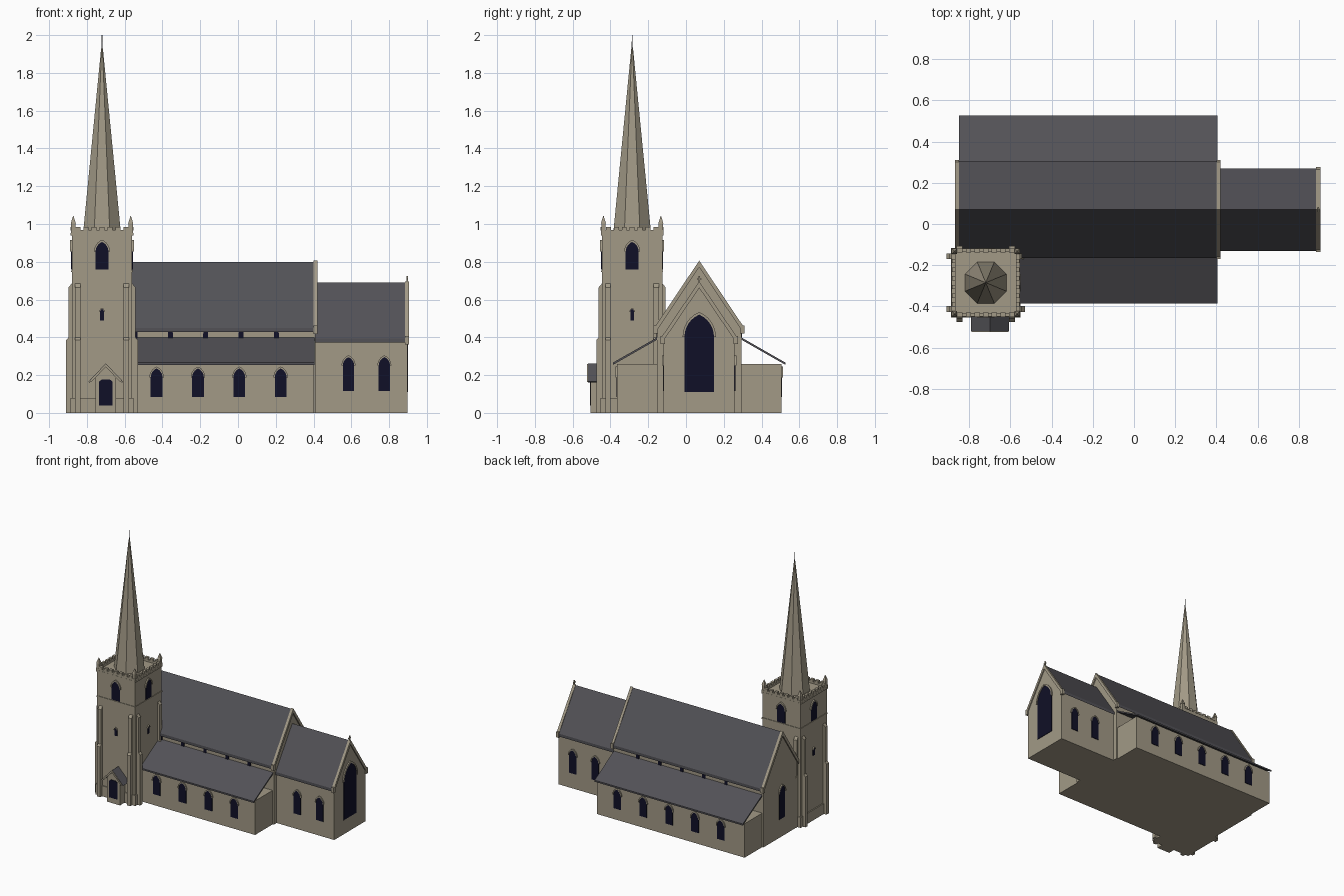
import bpy, bmesh, math
from mathutils import Matrix, Vector

if "Cube" in bpy.data.objects:
    bpy.data.objects.remove(bpy.data.objects["Cube"], do_unlink=True)


def material(name, rgb):
    m = bpy.data.materials.new(name)
    m.use_nodes = True
    m.diffuse_color = (*rgb, 1)
    m.node_tree.nodes["Principled BSDF"].inputs["Base Color"].default_value = (*rgb, 1)
    return m


STONE = material("warm stone", (0.36, 0.32, 0.24))
SLATE = material("dark slate", (0.085, 0.083, 0.094))
GLASS = material("dark glass", (0.005, 0.005, 0.02))


def finish(name, bm, mat, M=Matrix()):
    bmesh.ops.recalc_face_normals(bm, faces=bm.faces)
    mesh = bpy.data.meshes.new(name)
    bm.to_mesh(mesh)
    bm.free()
    mesh.transform(M)
    mesh.materials.append(mat)
    ob = bpy.data.objects.new(name, mesh)
    bpy.context.collection.objects.link(ob)
    return ob


def prism(name, points, push, mat, M=Matrix()):
    """Extrude a closed 3D outline along a vector."""
    bm = bmesh.new()
    face = bm.faces.new([bm.verts.new(p) for p in points])
    out = bmesh.ops.extrude_face_region(bm, geom=[face])
    bmesh.ops.translate(bm, vec=Vector(push),
                        verts=[g for g in out["geom"] if isinstance(g, bmesh.types.BMVert)])
    return finish(name, bm, mat, M)


def box(name, x0, x1, y0, y1, z0, z1, mat, M=Matrix()):
    return prism(name, [(x0, y0, z0), (x1, y0, z0), (x1, y1, z0), (x0, y1, z0)],
                 (0, 0, z1 - z0), mat, M)


def along_x(name, profile, x0, x1, mat):
    return prism(name, [(x0, y, z) for y, z in profile], (x1 - x0, 0, 0), mat)


def cone(name, x, y, z0, z1, r0, r1, sides, mat):
    bm = bmesh.new()
    bmesh.ops.create_cone(bm, cap_ends=True, segments=sides, radius1=r0, radius2=r1, depth=z1 - z0)
    return finish(name, bm, mat, Matrix.Translation((x, y, (z0 + z1) / 2))
                  @ Matrix.Rotation(math.pi / sides, 4, 'Z'))


def turn(x, y, degrees):
    """Placement for parts made facing the front."""
    return Matrix.Translation((x, y, 0)) @ Matrix.Rotation(math.radians(degrees), 4, 'Z')


def arch(w, z0, z1, rise):
    """Pointed arch outline, from bottom right over the top to bottom left."""
    r = (w * w + rise * rise) / (2 * w)
    end = math.asin(min(1, rise / r))
    right = [(w - r + r * math.cos(end * i / 6), z1 - rise + r * math.sin(end * i / 6))
             for i in range(6)]
    return ([(w, z0)] + right + [(0, z1)] + [(-u, z) for u, z in reversed(right)] + [(-w, z0)])


def window(name, x, y, angle, w, z0, z1, hood=0.007):
    M = turn(x, y, angle)
    rise = w * 1.5
    inner = arch(w, z0, z1, rise)
    prism(name + "_glass", [(u, -0.004, z) for u, z in inner], (0, 0.006, 0), GLASS, M)
    if hood:
        # hood mould over the arch only
        a = inner[1:-1]
        b = arch(w + hood, z0, z1 + hood * 1.4, rise + hood * 1.4)[1:-1]
        prism(name + "_hood", [(u, -0.009, z) for u, z in a + b[::-1]], (0, 0.011, 0), STONE, M)


AXIS = 0.07  # centre line of nave and chancel


def gabled(name, x0, x1, half, eave, apex, coping_ends):
    """Walls with gables, a pitched roof and raised stone copings."""
    slope = (apex - eave) / half

    def chevron(h, lift, thick):
        top, low = apex + lift, apex + lift - slope * h
        return [(AXIS - h, low), (AXIS, top), (AXIS + h, low),
                (AXIS + h, low - thick), (AXIS, top - thick), (AXIS - h, low - thick)]
    wall = half - 0.012
    low = apex - slope * wall - 0.015
    along_x(name + "_walls", [(AXIS - wall, 0), (AXIS - wall, low), (AXIS, apex - 0.015),
                              (AXIS + wall, low), (AXIS + wall, 0)], x0, x1, STONE)
    along_x(name + "_roof", chevron(half, 0, 0.022), x0 + 0.003, x1 - 0.003, SLATE)
    for x in coping_ends:
        along_x(name + "_coping", chevron(half + 0.002, 0.006, 0.035), x - 0.01, x + 0.01, STONE)
        for s in (-1, 1):
            y = AXIS + s * (half - 0.006)
            box(name + "_kneeler", x - 0.01, x + 0.01, y - 0.012, y + 0.012,
                eave - 0.03, eave + 0.012, STONE)


# Nave and chancel
gabled("nave", -0.86, 0.41, 0.235, 0.45, 0.80, (-0.86, 0.41))
gabled("chancel", 0.40, 0.897, 0.2, 0.395, 0.69, (0.895,))
window("east_window", 0.897, AXIS, 90, 0.078, 0.11, 0.52, 0.01)
window("west_window", -0.86, AXIS, 270, 0.035, 0.14, 0.39)
box("finial_cross_post", 0.891, 0.899, AXIS - 0.004, AXIS + 0.004, 0.69, 0.725, STONE)
box("finial_cross_arm", 0.891, 0.899, AXIS - 0.012, AXIS + 0.012, 0.705, 0.712, STONE)

# Side aisles with thin lean-to roofs, clerestory and side windows
for side, s, angle, start in (("front", -1, 0, -0.57), ("back", 1, 180, -0.85)):
    def at(d):
        return AXIS + s * d
    box(side + "_aisle", start, 0.40, *sorted((at(0.2), at(0.435))), 0, 0.26, STONE)
    along_x(side + "_aisle_roof", [(at(0.457), 0.254), (at(0.222), 0.388), (at(0.222), 0.4),
                                   (at(0.457), 0.266)], start, 0.405, SLATE)
    for i in range(5):
        x = -0.65 + i * 0.219
        if x > start:
            window(side + "_aisle_window", x, at(0.435), angle, 0.031, 0.085, 0.235)
        window(side + "_clerestory_window", -0.545 + i * 0.187, at(0.223), angle,
               0.013, 0.385, 0.44, 0)
    for x in (0.585, 0.775):
        window(side + "_chancel_window", x, at(0.188), angle, 0.03, 0.115, 0.295)

# Tower shaft, plinth and string courses
TX, TY = -0.72, -0.285


def tower_block(name, half, z0, z1):
    box(name, TX - half, TX + half, TY - half, TY + half, z0, z1, STONE)


tower_block("tower_shaft", 0.16, 0, 0.95)
tower_block("tower_plinth", 0.168, 0, 0.08)
tower_block("belfry_course", 0.164, 0.745, 0.755)
tower_block("parapet_course", 0.166, 0.94, 0.952)

# Each tower face: stepped buttresses, openings, battlements
steps = [(0.15, 0), (0.19, 0), (0.19, 0.385), (0.177, 0.4),
         (0.177, 0.665), (0.16, 0.685), (0.15, 0.685)]
for angle in (0, 90, 180, 270):
    M = turn(TX, TY, angle)
    face = M @ Vector((0, -0.16, 0))
    for s in (-1, 1):
        prism("tower_buttress", [(s * 0.128 - 0.014, -r, z) for r, z in steps],
              (0.028, 0, 0), STONE, M)
    window("belfry_window", face.x, face.y, angle, 0.034, 0.76, 0.905, 0.008)
    window("tower_slit", face.x, face.y, angle, 0.01, 0.49, 0.55, 0.004)
    box("parapet", -0.165, 0.165, -0.165, -0.148, 0.95, 0.968, STONE, M)
    for i in range(7):
        u = -0.126 + i * 0.042
        box("merlon", u - 0.013, u + 0.013, -0.167, -0.146, 0.966, 0.985, STONE, M)
    # corner pinnacle
    p = M @ Vector((0.152, -0.152, 0))
    cone("pinnacle_post", p.x, p.y, 0.95, 1.005, 0.016, 0.016, 4, STONE)
    cone("pinnacle_cap", p.x, p.y, 1.003, 1.042, 0.019, 0.002, 4, STONE)

# Octagonal spire
cone("spire", TX, TY, 0.945, 1.93, 0.109, 0.005, 8, STONE)
cone("spire_spike", TX, TY, 1.92, 2.0, 0.004, 0.0015, 6, SLATE)

# Entrance porch on the tower front
PX = -0.70
prism("porch_walls", [(PX + u, -0.505, z) for u, z in
                      ((-0.055, 0), (0.055, 0), (0.055, 0.19), (0, 0.245), (-0.055, 0.19))],
      (0, 0.07, 0), STONE)
prism("porch_roof", [(PX + u, -0.52, z) for u, z in
                     ((-0.092, 0.165), (0, 0.262), (0.092, 0.165),
                      (0.086, 0.16), (0, 0.248), (-0.086, 0.16))], (0, 0.08, 0), SLATE)
prism("porch_verge", [(PX + u, -0.524, z) for u, z in
                      ((-0.09, 0.164), (0, 0.26), (0.09, 0.164),
                       (0.076, 0.164), (0, 0.243), (-0.076, 0.164))], (0, 0.006, 0), STONE)
door = [(0.036, 0.04), (0.036, 0.165), (0.02, 0.178), (-0.02, 0.178), (-0.036, 0.165), (-0.036, 0.04)]
prism("porch_door", [(PX + u, -0.509, z) for u, z in door], (0, 0.006, 0), GLASS)
